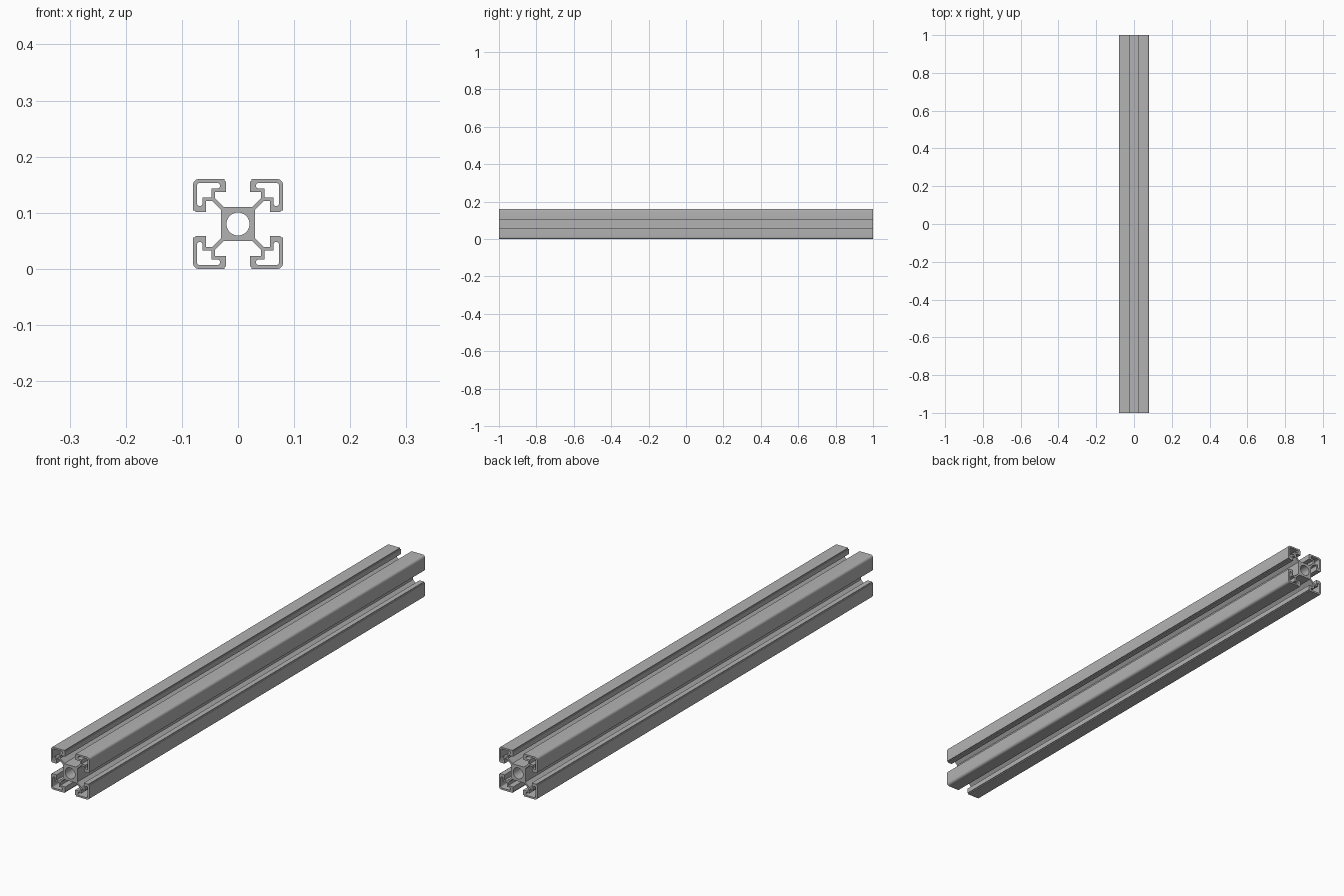
import bpy, bmesh
from math import sin, cos, pi, radians
from mathutils import Matrix

cube = bpy.data.objects.get("Cube")
if cube:
    bpy.data.objects.remove(cube)

HALF = 0.08      # half of the section width
LENGTH = 2.0

aluminium = bpy.data.materials.new("aluminium_grey")
aluminium.use_nodes = True
colour = (0.45, 0.45, 0.45, 1)
aluminium.diffuse_color = colour
aluminium.node_tree.nodes["Principled BSDF"].inputs["Base Color"].default_value = colour


def arc(cx, cy, r, start, end, steps=6):
    """Points along a circular arc, angles in degrees."""
    angles = [radians(start + (end - start) * i / steps) for i in range(steps + 1)]
    return [(cx + r * cos(a), cy + r * sin(a)) for a in angles]


def mirrored(half):
    """Close a half path by reflecting it in the diagonal."""
    return half + [(y, x) for x, y in reversed(half)]


def turned(points, quarter):
    c, s = ((1, 0), (0, 1), (-1, 0), (0, -1))[quarter]
    return [(c * x - s * y, s * x + c * y) for x, y in points]


# Outside of one quarter: web, inner step, slot lip, outer rounded corner
outer_half = [(0.025, 0.030), (0.041, 0.046), (0.041, 0.057), (0.021, 0.057),
              (0.021, 0.076), (0.024, 0.076), (0.024, HALF)]
outer_half += arc(HALF - 0.01, HALF - 0.01, 0.01, 90, 45, 4)[:-1]
outer = mirrored(outer_half)
# Add the middle of the rounded corner
mid = arc(HALF - 0.01, HALF - 0.01, 0.01, 45, 45, 1)[0]
outer.insert(len(outer_half), mid)

# Hollow chamber of one quarter
chamber_half = [(0.0475, 0.0475), (0.0475, 0.063)]
chamber_half += arc(0.037, 0.0682, 0.0052, 270, 90, 8)
chamber_half += arc(0.0674, 0.0674, 0.006, 90, 50, 3)
chamber = mirrored(chamber_half)[:-1]

# Section curve: one outline, four chambers, one centre bore
section = bpy.data.curves.new("section", 'CURVE')
section.dimensions = '2D'
section.fill_mode = 'BOTH'
section.extrude = LENGTH / 2


def add_loop(points):
    spline = section.splines.new('POLY')
    spline.points.add(len(points) - 1)
    for p, (x, y) in zip(spline.points, points):
        p.co = (x, y, 0, 1)
    spline.use_cyclic_u = True


add_loop([p for q in range(4) for p in reversed(turned(outer, (4 - q) % 4)[::-1])])
for q in range(4):
    add_loop(turned(chamber, q))
add_loop(arc(0, 0, 0.0205, 0, 360, 32)[:-1])

# Turn the extruded section into a mesh lying along y
helper = bpy.data.objects.new("section_helper", section)
bpy.context.collection.objects.link(helper)
depsgraph = bpy.context.evaluated_depsgraph_get()
mesh = bpy.data.meshes.new_from_object(helper.evaluated_get(depsgraph))
bpy.data.objects.remove(helper)

bm = bmesh.new()
bm.from_mesh(mesh)
bmesh.ops.remove_doubles(bm, verts=bm.verts, dist=0.00005)
bm.transform(Matrix.Translation((0, 0, HALF)) @ Matrix.Rotation(pi / 2, 4, 'X'))
bmesh.ops.recalc_face_normals(bm, faces=bm.faces)
bm.to_mesh(mesh)
bm.free()
mesh.materials.clear()
mesh.materials.append(aluminium)

rail = bpy.data.objects.new("slotted_rail", mesh)
bpy.context.collection.objects.link(rail)
bpy.ops.object.select_all(action='DESELECT')
rail.select_set(True)
bpy.context.view_layer.objects.active = rail
bpy.ops.object.shade_smooth_by_angle(angle=radians(30))
